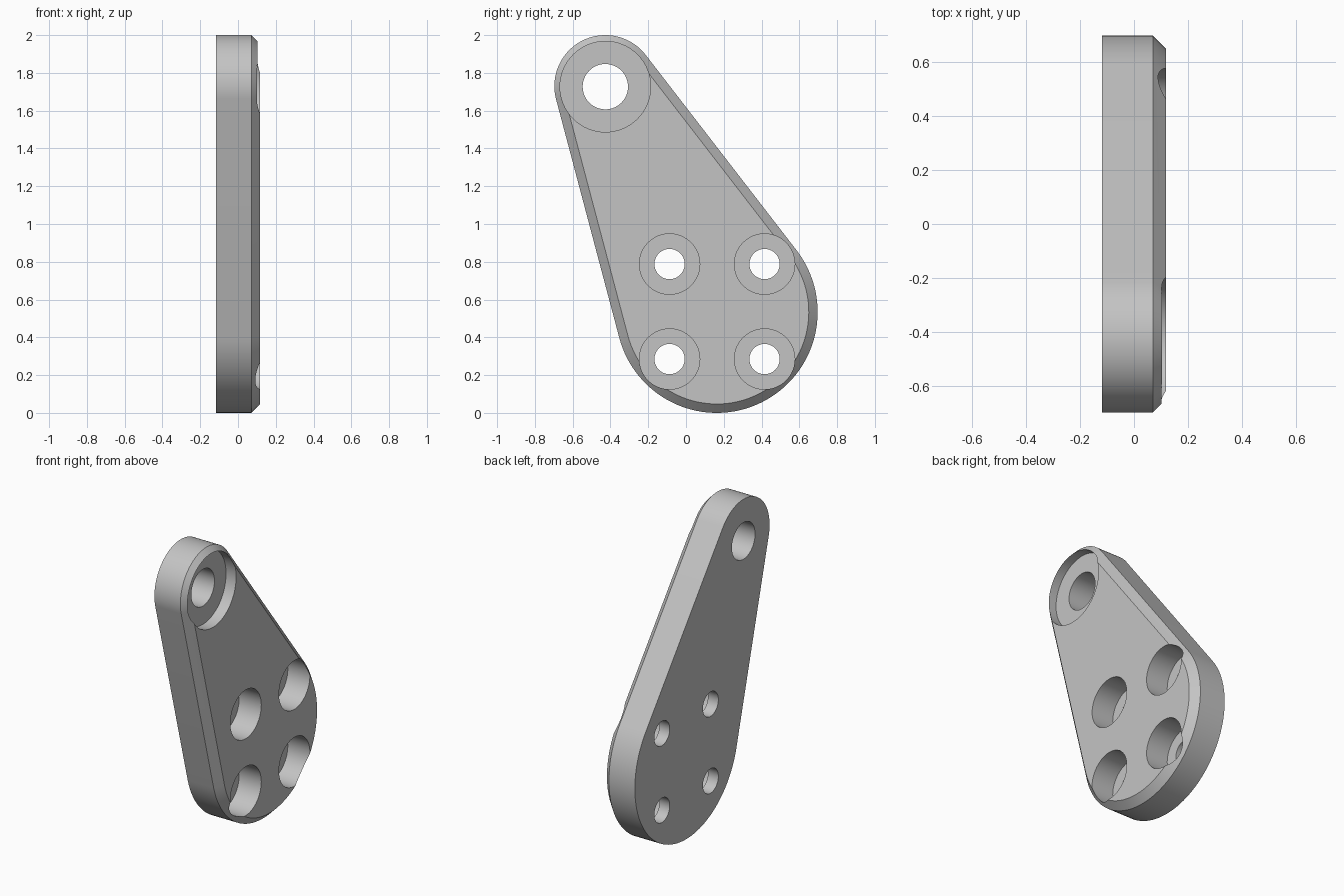
import bpy, bmesh, math
from mathutils import Vector

if "Cube" in bpy.data.objects:
    bpy.data.objects.remove(bpy.data.objects["Cube"], do_unlink=True)

BACK, FRONT, CHAMFER = -0.1175, 0.1175, 0.047
SMALL_END, SMALL_R = Vector((-0.427, 1.73)), 0.27
BIG_END, BIG_R = Vector((0.163, 0.534)), 0.534

grey = bpy.data.materials.new("plain grey")
grey.use_nodes = True
colour = (0.55, 0.55, 0.55, 1)
grey.diffuse_color = colour
grey.node_tree.nodes["Principled BSDF"].inputs["Base Color"].default_value = colour


def make_object(name, bm):
    bmesh.ops.recalc_face_normals(bm, faces=bm.faces)
    mesh = bpy.data.meshes.new(name)
    bm.to_mesh(mesh)
    bm.free()
    mesh.materials.append(grey)
    obj = bpy.data.objects.new(name, mesh)
    bpy.context.collection.objects.link(obj)
    return obj


def loft(bm, rings):
    """Skin matching rings of points and cap both ends."""
    loops = [[bm.verts.new(p) for p in ring] for ring in rings]
    count = len(loops[0])
    for a, b in zip(loops, loops[1:]):
        for i in range(count):
            j = (i + 1) % count
            bm.faces.new((a[i], a[j], b[j], b[i]))
    bm.faces.new(loops[0])
    bm.faces.new(loops[-1])


def arc(x, centre, radius, start, end, steps):
    angles = [start + (end - start) * i / steps for i in range(steps + 1)]
    return [(x, centre.x + radius * math.cos(t), centre.y + radius * math.sin(t))
            for t in angles]


def outline(x, inset):
    """Two round ends joined by their outer tangents."""
    axis = BIG_END - SMALL_END
    heading = math.atan2(axis.y, axis.x)
    spread = math.acos((SMALL_R - BIG_R) / axis.length)
    return (arc(x, BIG_END, BIG_R - inset, heading - spread, heading + spread, 64)
            + arc(x, SMALL_END, SMALL_R - inset, heading + spread,
                  heading + math.tau - spread, 48))


# Tapered plate with one chamfered face
bm = bmesh.new()
loft(bm, [outline(BACK, 0), outline(FRONT - CHAMFER, 0), outline(FRONT, CHAMFER)])
plate = make_object("mounting_plate", bm)


# Stepped cutters for the counterbored holes
def add_bore(bm, y, z, hole_r, bore_r, depth):
    floor = FRONT - depth
    steps = [(BACK - 0.1, hole_r), (floor, hole_r), (floor, bore_r), (FRONT + 0.1, bore_r)]
    loft(bm, [arc(x, Vector((y, z)), r, 0, math.tau, 64)[:-1] for x, r in steps])


bm = bmesh.new()
add_bore(bm, SMALL_END.x, SMALL_END.y - 0.003, 0.12, 0.24, 0.073)
for y in (-0.087, 0.416):
    for z in (0.285, 0.788):
        add_bore(bm, y, z, 0.08, 0.16, 0.16)
cutter = make_object("hole_cutter", bm)
cutter.hide_render = True

cut = plate.modifiers.new("holes", 'BOOLEAN')
cut.operation = 'DIFFERENCE'
cut.solver = 'EXACT'
cut.object = cutter

bpy.ops.object.select_all(action='DESELECT')
plate.select_set(True)
bpy.context.view_layer.objects.active = plate
bpy.ops.object.modifier_apply(modifier=cut.name)
bpy.data.objects.remove(cutter, do_unlink=True)
bpy.ops.object.shade_smooth_by_angle(angle=math.radians(30))
